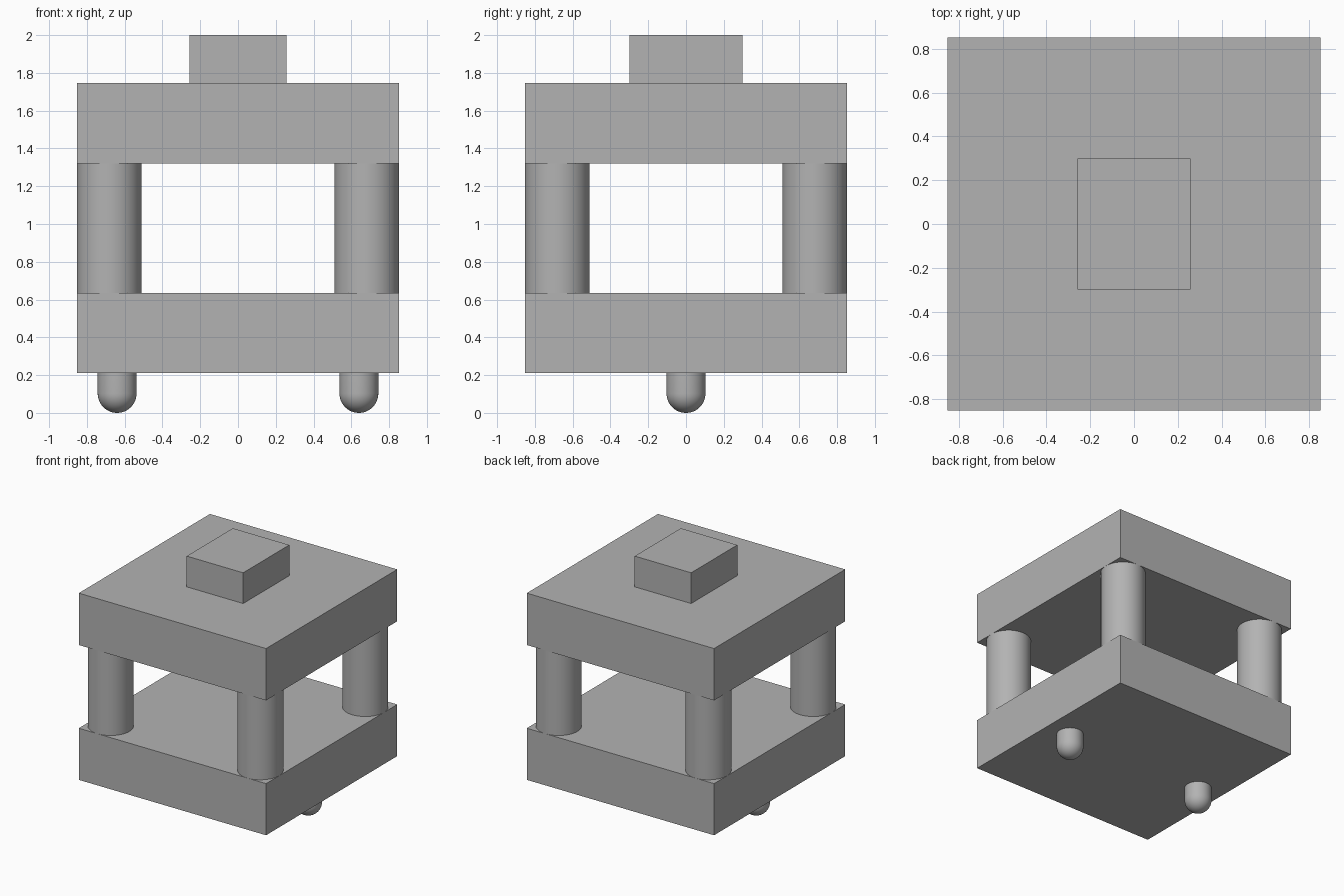
import bpy
import bmesh
from math import sin, cos, pi, radians
from mathutils import Matrix

default = bpy.data.objects.get("Cube")
if default:
    bpy.data.objects.remove(default, do_unlink=True)

SIDES = 64
HALF = 0.853              # half width of the plates
PILLAR_R = 0.171
PIN_R = 0.103
BASE, DECK, SOFFIT, ROOF, TOP = 0.21, 0.635, 1.32, 1.747, 2.0

grey = bpy.data.materials.new("plain grey")
grey.use_nodes = True
colour = (0.45, 0.45, 0.45, 1)
grey.diffuse_color = colour
grey.node_tree.nodes["Principled BSDF"].inputs["Base Color"].default_value = colour


def finish(name, bm, smooth=False):
    bmesh.ops.recalc_face_normals(bm, faces=bm.faces)
    mesh = bpy.data.meshes.new(name)
    bm.to_mesh(mesh)
    bm.free()
    mesh.materials.append(grey)
    obj = bpy.data.objects.new(name, mesh)
    bpy.context.collection.objects.link(obj)
    if smooth:
        bpy.ops.object.select_all(action='DESELECT')
        obj.select_set(True)
        bpy.context.view_layer.objects.active = obj
        bpy.ops.object.shade_smooth_by_angle(angle=radians(30))
    return obj


def box(name, half_x, half_y, bottom, top):
    bm = bmesh.new()
    place = Matrix.Translation((0, 0, (bottom + top) / 2))
    size = Matrix.Diagonal((2 * half_x, 2 * half_y, top - bottom, 1))
    bmesh.ops.create_cube(bm, size=1, matrix=place @ size)
    return finish(name, bm)


def lathe(name, profile, x, y):
    """Revolve (radius, height) points about an upright axis at x, y."""
    bm = bmesh.new()
    verts = [bm.verts.new((r, 0, z)) for r, z in profile]
    edges = [bm.edges.new(pair) for pair in zip(verts, verts[1:])]
    bmesh.ops.spin(bm, geom=verts + edges, cent=(0, 0, 0), axis=(0, 0, 1),
                   angle=2 * pi, steps=SIDES, use_merge=True)
    bmesh.ops.remove_doubles(bm, verts=bm.verts, dist=0.0001)
    bmesh.ops.translate(bm, verts=bm.verts, vec=(x, y, 0))
    return finish(name, bm, smooth=True)


# Two thick plates and the block on top
box("lower_plate", HALF, HALF, BASE, DECK)
box("upper_plate", HALF, HALF, SOFFIT, ROOF)
box("top_block", 0.257, 0.3, ROOF, TOP)

# Corner pillars, flush with the plate sides
offset = HALF - PILLAR_R
pillar = [(0, DECK), (PILLAR_R, DECK), (PILLAR_R, SOFFIT), (0, SOFFIT)]
for side, sx in (("left", 1), ("right", -1)):
    for end, sy in (("front", -1), ("back", 1)):
        lathe(f"{end}_{side}_pillar", pillar, sx * offset, sy * offset)

# Round-ended pins under the lower plate
arc = [i * pi / 24 for i in range(13)]
pin = [(PIN_R * sin(a), PIN_R * (1 - cos(a))) for a in arc]
pin += [(PIN_R, BASE), (0, BASE)]
for side, sx in (("left", 1), ("right", -1)):
    lathe(f"{side}_pin", pin, sx * 0.64, 0)
